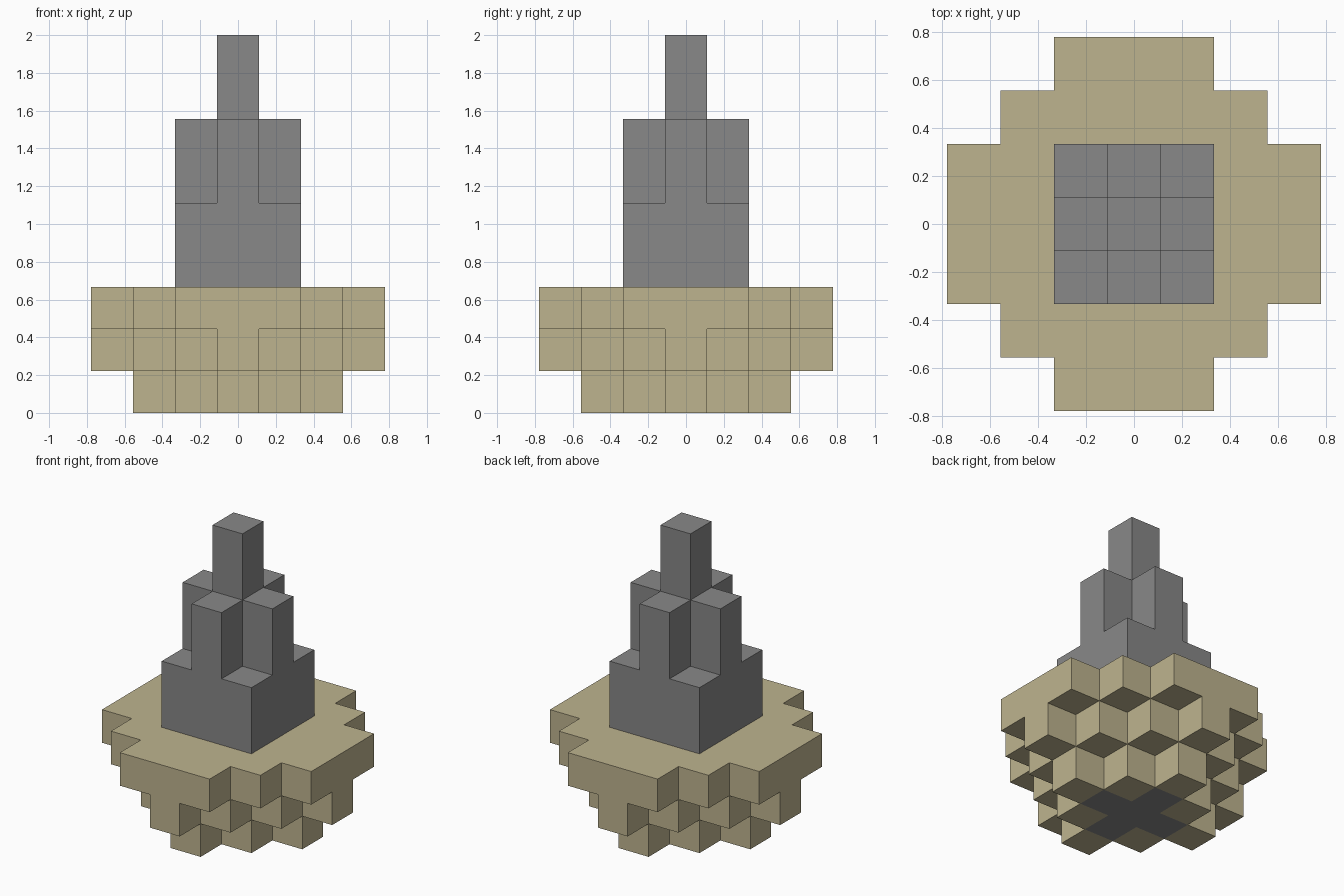
import bpy, bmesh
from mathutils import Vector

if "Cube" in bpy.data.objects:
    bpy.data.objects.remove(bpy.data.objects["Cube"], do_unlink=True)

UNIT = 2 / 9  # edge of one building block


def make_material(name, colour):
    mat = bpy.data.materials.new(name)
    mat.use_nodes = True
    mat.diffuse_color = (*colour, 1)
    mat.node_tree.nodes["Principled BSDF"].inputs["Base Color"].default_value = (*colour, 1)
    return mat


sand = make_material("sand", (0.515, 0.456, 0.275))
stone = make_material("stone grey", (0.246, 0.246, 0.246))


def layer(levels, reach, limit):
    """Blocks of a stepped diamond: reach is the sum of steps, limit the widest row."""
    span = range(-limit, limit + 1)
    return {(x, y, z) for z in levels for x in span for y in span
            if abs(x) + abs(y) <= reach}


def build(name, cells, materials, rule=lambda face: 0):
    """Skin a set of blocks and merge the flat areas into single faces."""
    bm = bmesh.new()
    corners = {}
    for cell in sorted(cells):
        for axis in range(3):
            for sign in (-1, 1):
                step = [0, 0, 0]
                step[axis] = sign
                if tuple(c + s for c, s in zip(cell, step)) in cells:
                    continue
                ring = []
                for a, b in ((-1, -1), (1, -1), (1, 1), (-1, 1))[::sign]:
                    p = [2 * c for c in cell]
                    p[axis] += sign
                    p[(axis + 1) % 3] += a
                    p[(axis + 2) % 3] += b
                    key = tuple(p)
                    if key not in corners:
                        corners[key] = bm.verts.new((Vector(p) + Vector((0, 0, 1))) * UNIT / 2)
                    ring.append(corners[key])
                bm.faces.new(ring)
    bm.normal_update()
    for face in bm.faces:
        face.material_index = rule(face)
    bmesh.ops.dissolve_limit(bm, angle_limit=0.01, verts=bm.verts, edges=bm.edges,
                             delimit={'MATERIAL'})
    mesh = bpy.data.meshes.new(name)
    bm.to_mesh(mesh)
    bm.free()
    for mat in materials:
        mesh.materials.append(mat)
    obj = bpy.data.objects.new(name, mesh)
    bpy.context.collection.objects.link(obj)
    return obj


def core_rule(face):
    """Grey cross on the underside where the stone core shows."""
    c = face.calc_center_median()
    return int(c.z < 0.01 and abs(c.x) + abs(c.y) < 1.5 * UNIT)


# Sand island: three diamonds widening upward
island = layer([0], 2, 2) | layer([1], 3, 3) | layer([2], 4, 3)
build("sand_island", island, [sand, stone], core_rule)

# Stone tower: square base, cross-shaped middle, single spire
tower = layer([3, 4], 2, 1) | layer([5, 6], 1, 1) | layer([7, 8], 0, 0)
build("stone_tower", tower, [stone])
